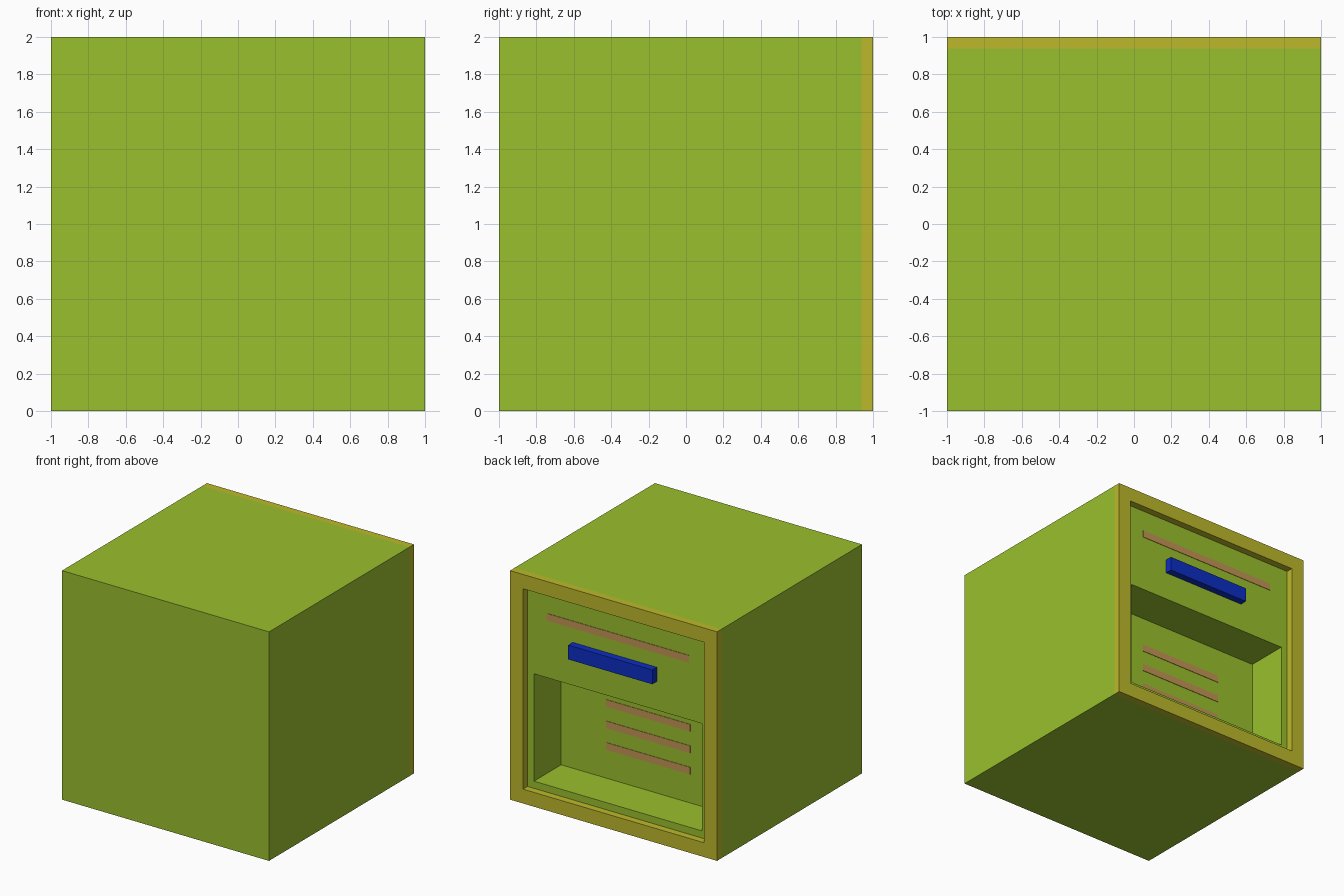
import bpy
import bmesh
from mathutils import Vector

cube = bpy.data.objects.get("Cube")
if cube:
    bpy.data.objects.remove(cube, do_unlink=True)

U = 0.125          # one grid unit: the block is 16 units wide
PANEL_Y = 0.9375   # recessed back panel
CAVITY_Y = 0.5625  # rear wall of the open compartment


def material(name, srgb):
    rgb = [((c / 255 + 0.055) / 1.055) ** 2.4 if c > 10 else c / 255 / 12.92 for c in srgb]
    mat = bpy.data.materials.new(name)
    mat.use_nodes = True
    mat.diffuse_color = (*rgb, 1)
    mat.node_tree.nodes["Principled BSDF"].inputs["Base Color"].default_value = (*rgb, 1)
    return mat


green = material("lime green", (154, 192, 45))
yellow = material("mustard yellow", (190, 185, 43))
blue = material("deep blue", (12, 45, 196))
tan = material("dusty tan", (195, 150, 86))


def finish(bm, name, mat):
    bmesh.ops.recalc_face_normals(bm, faces=bm.faces)
    mesh = bpy.data.meshes.new(name)
    bm.to_mesh(mesh)
    bm.free()
    mesh.materials.append(mat)
    obj = bpy.data.objects.new(name, mesh)
    bpy.context.collection.objects.link(obj)
    return obj


def box_mesh(x, y, z):
    """Box spanning the given (low, high) ranges."""
    bm = bmesh.new()
    bmesh.ops.create_cube(bm, size=1)
    for v in bm.verts:
        v.co = Vector([r[0] if c < 0 else r[1] for c, r in zip(v.co, (x, y, z))])
    return bm


def inset_back(bm, x, z):
    """Inset the +y face so its inner face fills the given rectangle."""
    bm.normal_update()
    face = max(bm.faces, key=lambda f: f.calc_center_median().y)
    bmesh.ops.inset_individual(bm, faces=[face], thickness=0.05)
    mid = face.calc_center_median()
    for v in face.verts:
        v.co.x = x[0] if v.co.x < mid.x else x[1]
        v.co.z = z[0] if v.co.z < mid.z else z[1]
    return face


# Main block with an open compartment sunk into its back
bm = box_mesh((-1, 1), (-1, PANEL_Y), (0, 2))
opening = inset_back(bm, (-6.5 * U, 6.5 * U), (1.5 * U, 9 * U))
inner = bmesh.ops.extrude_face_region(bm, geom=[opening])["geom"]
for v in [g for g in inner if isinstance(g, bmesh.types.BMVert)]:
    v.co.y = CAVITY_Y
if opening.is_valid:
    bmesh.ops.delete(bm, geom=[opening], context='FACES_ONLY')
finish(bm, "body", green)

# Raised square frame around the back edge
bm = bmesh.new()
outer, rim = [[bm.verts.new((sx * h, PANEL_Y, 1 + sz * h))
               for sx, sz in ((-1, -1), (1, -1), (1, 1), (-1, 1))] for h in (1, 1 - U)]
ring = [bm.faces.new((outer[i], outer[(i + 1) % 4], rim[(i + 1) % 4], rim[i])) for i in range(4)]
lifted = bmesh.ops.extrude_face_region(bm, geom=ring, use_keep_orig=True)["geom"]
for v in [g for g in lifted if isinstance(g, bmesh.types.BMVert)]:
    v.co.y = 1
finish(bm, "back_frame", yellow)

# Handle bar on the upper panel
finish(box_mesh((-3 * U, 3.5 * U), (PANEL_Y, 1), (11 * U, 12 * U)), "handle", blue)

# Thin stripes: one above the handle, three on the compartment wall
finish(box_mesh((-5.5 * U, 5.5 * U), (PANEL_Y, PANEL_Y + 0.004), (13 * U, 13.5 * U)), "panel_stripe", tan)
for i in range(3):
    low = (3.5 + 1.5 * i) * U
    finish(box_mesh((-3.5 * U, 3 * U), (CAVITY_Y, CAVITY_Y + 0.004), (low, low + 0.5 * U)),
           f"compartment_stripe_{i + 1}", tan)
